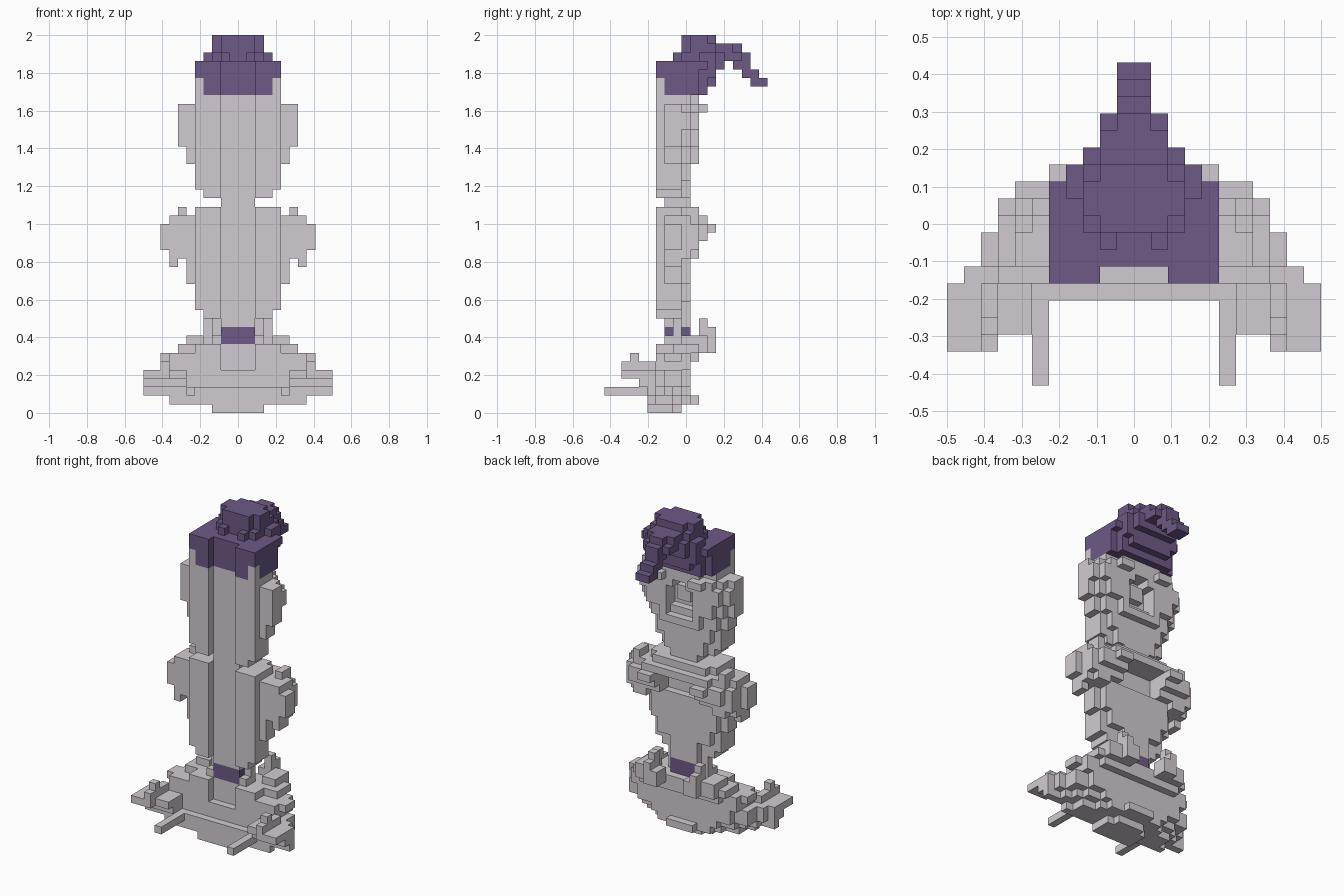
import bpy
from mathutils import Vector

if "Cube" in bpy.data.objects:
    bpy.data.objects.remove(bpy.data.objects["Cube"])

U = 1 / 22            # voxel size
Y0 = -9.5             # y index 0 in voxels


def material(name, rgb):
    m = bpy.data.materials.new(name)
    m.diffuse_color = (*rgb, 1)
    m.use_nodes = True
    m.node_tree.nodes["Principled BSDF"].inputs["Base Color"].default_value = m.diffuse_color
    return m


PURPLE = material("deep purple", (0.155, 0.1, 0.24))
GREY = material("pale grey", (0.64, 0.60, 0.635))

parts, owner = [], {}


def part(name, mat, *boxes):
    """Boxes are (z0, z1, x0, x1, y0, y1) in voxels, mirrored across x = 0."""
    cells = set()
    for z0, z1, x0, x1, y0, y1 in boxes:
        for z in range(z0, z1):
            for x in range(x0, x1):
                for y in range(y0, y1):
                    cells |= {(x, y, z), (-x - 1, y, z)}
    cells -= owner.keys()
    for c in cells:
        owner[c] = name
    parts.append((name, mat, cells))


def build(name, mat, cells):
    """Make the exposed faces of the voxels."""
    verts, faces, index = [], [], {}

    def vert(p):
        if p not in index:
            index[p] = len(verts)
            verts.append(Vector((p[0], p[1] + Y0, p[2])) * U)
        return index[p]

    for c in sorted(cells):
        for axis in range(3):
            for side in (0, 1):
                n = list(c)
                n[axis] += 1 if side else -1
                if tuple(n) in owner:
                    continue
                quad = []
                for a, b in ((0, 0), (1, 0), (1, 1), (0, 1)):
                    p = list(c)
                    p[axis] += side
                    p[(axis + 1) % 3] += a
                    p[(axis + 2) % 3] += b
                    quad.append(vert(tuple(p)))
                faces.append(quad if side else quad[::-1])
    me = bpy.data.meshes.new(name)
    me.from_pydata(verts, [], faces)
    me.materials.append(mat)
    bpy.context.collection.objects.link(bpy.data.objects.new(name, me))


# cap with grooved front
part("hair_cap", PURPLE,
     (39, 41, 0, 5, 7, 11), (39, 41, 2, 5, 6, 7), (40, 41, 4, 5, 11, 12),
     (37, 39, 2, 4, 6, 7), (37, 39, 0, 4, 7, 12), (37, 39, 4, 5, 7, 11),
     (39, 41, 0, 4, 11, 13), (38, 39, 0, 3, 12, 13), (40, 41, 0, 3, 13, 14))
# raised bun
part("hair_bun", PURPLE,
     (41, 42, 1, 2, 8, 9), (41, 42, 0, 3, 9, 14), (41, 42, 3, 4, 11, 13),
     (41, 42, 0, 2, 14, 16), (42, 43, 0, 3, 10, 13), (42, 43, 0, 2, 9, 15),
     (42, 43, 0, 1, 15, 16), (43, 44, 0, 3, 10, 12), (43, 44, 0, 2, 9, 13))
# stepped tail
part("hair_tail", PURPLE,
     (41, 42, 0, 1, 16, 17), (40, 41, 0, 1, 15, 17),
     (39, 40, 0, 1, 16, 18), (38, 39, 0, 1, 17, 19))

# upper block: grooved front columns and stepped back with a hollow
part("upper_column", GREY,
     (25, 39, 0, 2, 7, 9), (26, 37, 2, 5, 6, 9), (25, 26, 2, 4, 6, 9),
     (37, 39, 4, 5, 6, 7), (24, 25, 0, 2, 7, 10))
part("upper_back", GREY,
     (25, 29, 0, 3, 9, 10), (27, 30, 3, 4, 9, 10), (29, 37, 2, 5, 9, 10),
     (31, 36, 3, 5, 10, 11), (30, 36, 2, 3, 10, 11), (29, 30, 0, 3, 9, 11),
     (30, 31, 0, 2, 9, 10), (35, 37, 0, 3, 9, 11), (34, 35, 1, 2, 9, 11),
     (35, 36, 2, 4, 11, 12), (32, 34, 0, 1, 9, 10))
part("upper_side_lobe", GREY,
     (31, 36, 5, 7, 7, 9), (29, 31, 5, 6, 7, 9), (31, 36, 5, 6, 9, 10),
     (33, 35, 5, 6, 10, 11), (33, 35, 6, 7, 9, 10))

# lower block: a shelf over a recess, then a flat panel
part("lower_column", GREY,
     (10, 24, 0, 2, 7, 9), (12, 24, 2, 5, 6, 9), (11, 12, 2, 4, 6, 9),
     (10, 18, 0, 2, 9, 10), (13, 19, 2, 4, 9, 10), (15, 24, 4, 5, 9, 10))
part("lower_back", GREY,
     (18, 19, 0, 2, 9, 10), (22, 24, 0, 4, 9, 11), (19, 22, 3, 5, 9, 11),
     (22, 23, 4, 5, 10, 11), (20, 22, 3, 6, 11, 12), (22, 23, 0, 5, 11, 12),
     (21, 22, 3, 5, 12, 13))
part("lower_side_lobe", GREY,
     (15, 23, 5, 6, 7, 9), (18, 23, 6, 8, 7, 10), (17, 19, 7, 8, 7, 9),
     (19, 22, 8, 9, 7, 9), (18, 23, 5, 7, 9, 11), (19, 22, 7, 8, 10, 11),
     (20, 22, 6, 7, 11, 12), (23, 24, 6, 7, 9, 11))

# neck band
part("neck_band", PURPLE, (8, 10, 0, 2, 7, 10))
part("neck_side", GREY, (8, 10, 2, 3, 8, 9), (8, 9, 2, 3, 7, 8),
     (10, 11, 2, 3, 8, 9))

# base: bowl built from widening layers
part("base_bowl", GREY,
     (0, 1, 0, 3, 5, 8), (0, 1, 0, 2, 8, 9),
     (1, 2, 0, 8, 5, 6), (1, 2, 0, 7, 6, 8), (1, 2, 0, 5, 8, 9),
     (1, 2, 0, 4, 9, 10), (1, 2, 0, 2, 10, 11),
     (2, 3, 0, 6, 5, 6), (2, 3, 0, 9, 6, 7), (2, 3, 0, 8, 7, 8),
     (2, 3, 0, 7, 8, 9), (3, 5, 0, 9, 6, 9), (3, 5, 9, 10, 6, 7),
     (2, 5, 0, 5, 9, 10), (3, 5, 5, 7, 9, 10), (5, 6, 6, 8, 9, 10),
     (5, 7, 0, 2, 7, 10), (5, 7, 2, 8, 6, 10), (6, 7, 8, 9, 7, 9),
     (7, 8, 0, 2, 7, 11), (7, 8, 2, 5, 6, 11), (7, 8, 5, 7, 8, 11),
     (6, 7, 0, 6, 10, 11))
part("base_rim", GREY,
     (8, 9, 4, 6, 9, 11), (7, 9, 4, 6, 11, 12), (9, 11, 3, 4, 11, 12),
     (7, 9, 2, 4, 11, 13), (9, 10, 3, 4, 12, 13))
# forward arms and prongs
part("base_arm", GREY,
     (2, 5, 6, 11, 5, 6), (3, 5, 6, 11, 4, 5), (4, 5, 6, 11, 3, 4),
     (4, 5, 8, 11, 2, 3), (5, 6, 8, 9, 2, 6), (6, 7, 8, 9, 3, 4))
part("base_prong", GREY, (2, 3, 5, 6, 0, 5))

for p in parts:
    build(*p)
